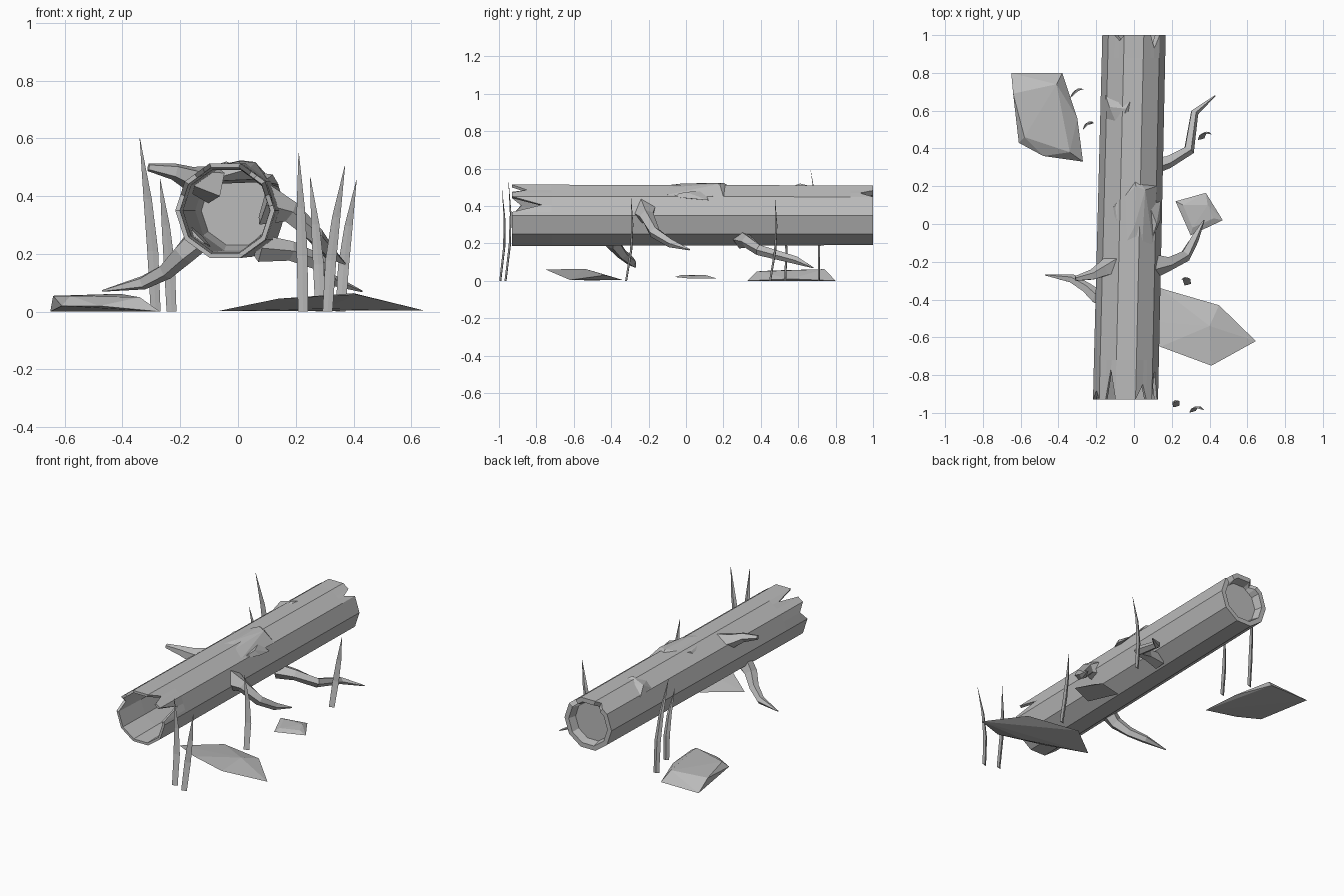
import bpy, bmesh, math
from mathutils import Vector

old = bpy.data.objects.get("Cube")
if old:
    bpy.data.objects.remove(old, do_unlink=True)

grey = bpy.data.materials.new("plain grey")
grey.use_nodes = True
COLOUR = (0.5, 0.5, 0.5, 1)
grey.diffuse_color = COLOUR
grey.node_tree.nodes["Principled BSDF"].inputs["Base Color"].default_value = COLOUR


def finish(name, bm):
    bmesh.ops.recalc_face_normals(bm, faces=bm.faces)
    mesh = bpy.data.meshes.new(name)
    bm.to_mesh(mesh)
    bm.free()
    mesh.materials.append(grey)
    obj = bpy.data.objects.new(name, mesh)
    bpy.context.collection.objects.link(obj)
    return obj


def skin(name, loops):
    """Bridge loops of equal length and close both ends."""
    bm = bmesh.new()
    rings = [[bm.verts.new(p) for p in loop] for loop in loops]
    n = len(rings[0])
    for a, b in zip(rings, rings[1:]):
        for i in range(n):
            j = (i + 1) % n
            bm.faces.new((a[i], a[j], b[j], b[i]))
    bm.faces.new(rings[0])
    bm.faces.new(rings[-1])
    return finish(name, bm)


def hull(name, points):
    bm = bmesh.new()
    for p in points:
        bm.verts.new(p)
    out = bmesh.ops.convex_hull(bm, input=bm.verts)
    inside = [v for v in out["geom_interior"] if isinstance(v, bmesh.types.BMVert)]
    bmesh.ops.delete(bm, geom=inside, context='VERTS')
    return finish(name, bm)


def branch(name, path, radii, sides=5):
    pts = [Vector(p) for p in path]
    loops = []
    for i, p in enumerate(pts):
        d = (pts[min(i + 1, len(pts) - 1)] - pts[max(i - 1, 0)]).normalized()
        side = d.cross(Vector((0, 0, 1))).normalized()
        up = side.cross(d)
        loops.append([p + radii[i] * (side * math.cos(t) + up * math.sin(t))
                      for t in (math.tau * k / sides for k in range(sides))])
    return skin(name, loops)


# Hollow log: ten flat sides, with extra edges where the ends are split
SIDE = 36
FRONT_SPLITS = {20: 0.16, 56: 0.08, 118: 0.16, 160: 0.05}
BACK_SPLITS = {48: 0.07, 118: 0.03}
ANGLES = sorted(set(range(0, 360, SIDE)) | {6, 130} | set(FRONT_SPLITS) | set(BACK_SPLITS))


def log_ring(y, radius, splits=None, sign=1):
    cx = -0.045 * (1 - y) / 1.93
    ring = []
    for a in ANGLES:
        r = radius * math.cos(math.radians(18)) / math.cos(math.radians(a % SIDE - 18))
        t = math.radians(a)
        push = sign * splits.get(a, 0) if splits else 0
        ring.append((cx + r * math.cos(t), y + push, 0.35 + r * math.sin(t)))
    return ring


skin("log", [
    log_ring(0.92, 0.125),
    log_ring(0.86, 0.145),
    log_ring(-0.72, 0.15),
    log_ring(-0.93, 0.156, FRONT_SPLITS),
    log_ring(-0.93, 0.172, FRONT_SPLITS),
    log_ring(-0.72, 0.172),
    log_ring(0.88, 0.168),
    log_ring(1.0, 0.168, BACK_SPLITS, -1),
    log_ring(1.0, 0.138, BACK_SPLITS, -1),
    log_ring(0.95, 0.125),
])

# Raised bark on top of the log
hull("bark_mound", [
    (-0.12, -0.2, 0.45), (-0.14, 0.05, 0.44), (-0.1, 0.1, 0.5), (0, 0.26, 0.49),
    (0.12, 0.2, 0.45), (0.1, -0.1, 0.46), (0.01, 0.2, 0.524), (0.06, 0.18, 0.518),
    (0, -0.02, 0.52), (-0.07, -0.15, 0.505), (0.04, -0.16, 0.495)])
hull("bark_knot", [
    (-0.15, 0.52, 0.43), (-0.15, 0.68, 0.44), (-0.13, 0.62, 0.49), (-0.04, 0.61, 0.52),
    (0, 0.69, 0.5), (-0.02, 0.58, 0.5), (-0.08, 0.5, 0.48)])
hull("bark_ridge", [
    (0.09, -0.1, 0.45), (0.14, 0.12, 0.43), (0.12, 0, 0.475), (0.14, 0.02, 0.44),
    (0.08, 0.1, 0.48)])

# Broken branches
branch("upper_right_branch",
       [(-0.08, -0.2, 0.44), (-0.16, -0.24, 0.46), (-0.22, -0.27, 0.485), (-0.31, -0.29, 0.5)],
       [0.07, 0.045, 0.03, 0.014])
branch("lower_right_branch",
       [(-0.13, -0.4, 0.26), (-0.19, -0.39, 0.2), (-0.25, -0.34, 0.14),
        (-0.33, -0.29, 0.1), (-0.47, -0.27, 0.072)],
       [0.05, 0.04, 0.03, 0.025, 0.003])
branch("front_left_branch",
       [(0.09, -0.22, 0.37), (0.18, -0.21, 0.345), (0.27, -0.17, 0.26),
        (0.32, -0.08, 0.2), (0.37, 0.02, 0.166)],
       [0.075, 0.04, 0.032, 0.024, 0.004])
branch("back_left_branch",
       [(0.07, 0.3, 0.22), (0.18, 0.33, 0.21), (0.29, 0.39, 0.165),
        (0.32, 0.59, 0.11), (0.43, 0.68, 0.07)],
       [0.05, 0.036, 0.03, 0.022, 0.003])

# Flat stones
hull("back_right_stone", [
    (-0.65, 0.8, 0), (-0.38, 0.8, 0), (-0.3, 0.56, 0.01), (-0.27, 0.33, 0),
    (-0.48, 0.36, 0.02), (-0.61, 0.43, 0.02), (-0.64, 0.69, 0.055), (-0.41, 0.74, 0.062),
    (-0.34, 0.38, 0.05), (-0.58, 0.46, 0.055)])
hull("front_left_stone", [
    (0.645, -0.62, 0.004), (0.41, -0.75, 0.06), (0.14, -0.65, 0.045), (-0.07, -0.5, 0.002),
    (0.14, -0.34, 0.005), (0.45, -0.43, 0.03), (0.4, -0.54, 0.064), (0.3, -0.63, 0.01)])
hull("small_left_stone", [
    (0.22, 0.12, 0.02), (0.38, 0.165, 0.012), (0.47, 0.02, 0.012), (0.3, -0.06, 0.02),
    (0.26, 0.1, 0.032), (0.39, 0.1, 0.032), (0.42, 0.03, 0.028), (0.31, -0.02, 0.032)])


# Grass blades: a thin folded strip that bows and narrows to a tip
def grass(name, base, tip, width):
    (bx, by), (tx, ty, tz) = base, tip
    loops = []
    for t, w in ((0, 0.9), (0.35, 1), (0.65, 0.75), (1, 0.04)):
        x = bx + (tx - bx) * t ** 1.6
        y = by + (ty - by) * t + 0.02 * math.sin(math.pi * t)
        h = width * w / 2
        loops.append([(x - h, y - 0.006 * w, tz * t), (x, y + 0.006 * w, tz * t),
                      (x + h, y + 0.004 * w, tz * t), (x, y - 0.002 * w, tz * t)])
    skin(name, loops)


BLADES = [
    ((-0.285, 0.71), (-0.34, 0.665, 0.6)),
    ((-0.23, 0.53), (-0.27, 0.5, 0.46)),
    ((0.225, -0.965), (0.21, -0.95, 0.55)),
    ((0.31, -0.993), (0.37, -0.985, 0.505)),
    ((0.285, -0.32), (0.25, -0.295, 0.465)),
    ((0.355, 0.45), (0.41, 0.475, 0.455)),
]
for i, (base, tip) in enumerate(BLADES):
    grass(f"grass_blade_{i + 1}", base, tip, 0.038)
